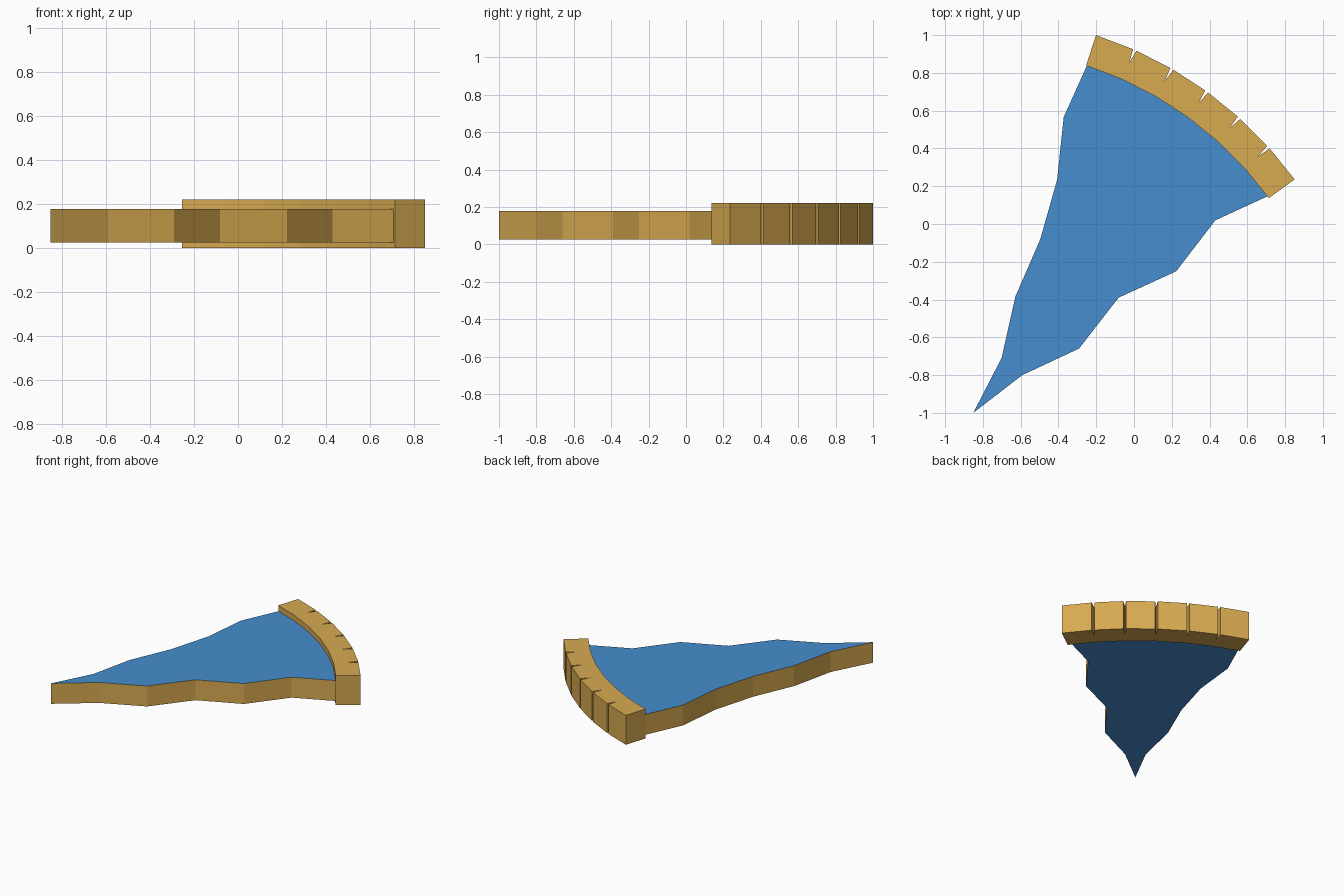
import bpy, bmesh
from math import radians, cos, sin

if "Cube" in bpy.data.objects:
    bpy.data.objects.remove(bpy.data.objects["Cube"])

TIP = (-0.851, -1.0)          # the wedge radiates from this corner
OUTER, INNER = 2.103, 1.934   # crust radii
START, STEP, SEGMENTS = 36, 6, 6


def material(name, colour):
    mat = bpy.data.materials.new(name)
    mat.use_nodes = True
    mat.diffuse_color = (*colour, 1)
    mat.node_tree.nodes["Principled BSDF"].inputs["Base Color"].default_value = (*colour, 1)
    return mat


def polar(radius, degrees):
    a = radians(degrees)
    return TIP[0] + radius * cos(a), TIP[1] + radius * sin(a)


def slab(name, outline, bottom, top, materials):
    """Extrude a counter-clockwise outline; flat caps take the last material."""
    bm = bmesh.new()
    base = bm.faces.new([bm.verts.new((x, y, bottom)) for x, y in outline])
    result = bmesh.ops.extrude_face_region(bm, geom=[base], use_keep_orig=True)
    for v in result["geom"]:
        if isinstance(v, bmesh.types.BMVert):
            v.co.z = top
    bmesh.ops.recalc_face_normals(bm, faces=bm.faces)
    for f in bm.faces:
        f.material_index = len(materials) - 1 if abs(f.normal.z) > 0.5 else 0
    mesh = bpy.data.meshes.new(name)
    bm.to_mesh(mesh)
    bm.free()
    for m in materials:
        mesh.materials.append(m)
    obj = bpy.data.objects.new(name, mesh)
    bpy.context.collection.objects.link(obj)
    return obj


tan = material("golden_tan", (0.68, 0.40, 0.081))
blue = material("blue", (0.062, 0.27, 0.62))

# Wedge with wavy sides, tucked slightly into the crust
ring = 0.3275
right_angles = [37.6, 31.3, 38.4, 34.9, 38.5]
left_angles = [62.7, 70.1, 68.9, 70.2, 73.0]
right_side = [polar(ring * (i + 1), a) for i, a in enumerate(right_angles)]
left_side = [polar(ring * (i + 1), a) for i, a in enumerate(left_angles)]
end = [polar(1.96, START + STEP * i + (0.2 if i == 0 else -0.2 if i == SEGMENTS else 0))
       for i in range(SEGMENTS + 1)]
slab("wedge", [TIP] + right_side + end + left_side[::-1], 0.025, 0.178, [tan, blue])

# Curved crust, with a narrow notch at every outer joint
crust = []
for i in range(SEGMENTS + 1):
    angle = START + STEP * i
    if 0 < i < SEGMENTS:
        crust += [polar(OUTER, angle - 0.25), polar(OUTER - 0.075, angle),
                  polar(OUTER, angle + 0.25)]
    else:
        crust.append(polar(OUTER, angle))
crust += [polar(INNER, START + STEP * i) for i in reversed(range(SEGMENTS + 1))]
slab("crust", crust, 0.0, 0.22, [tan])
